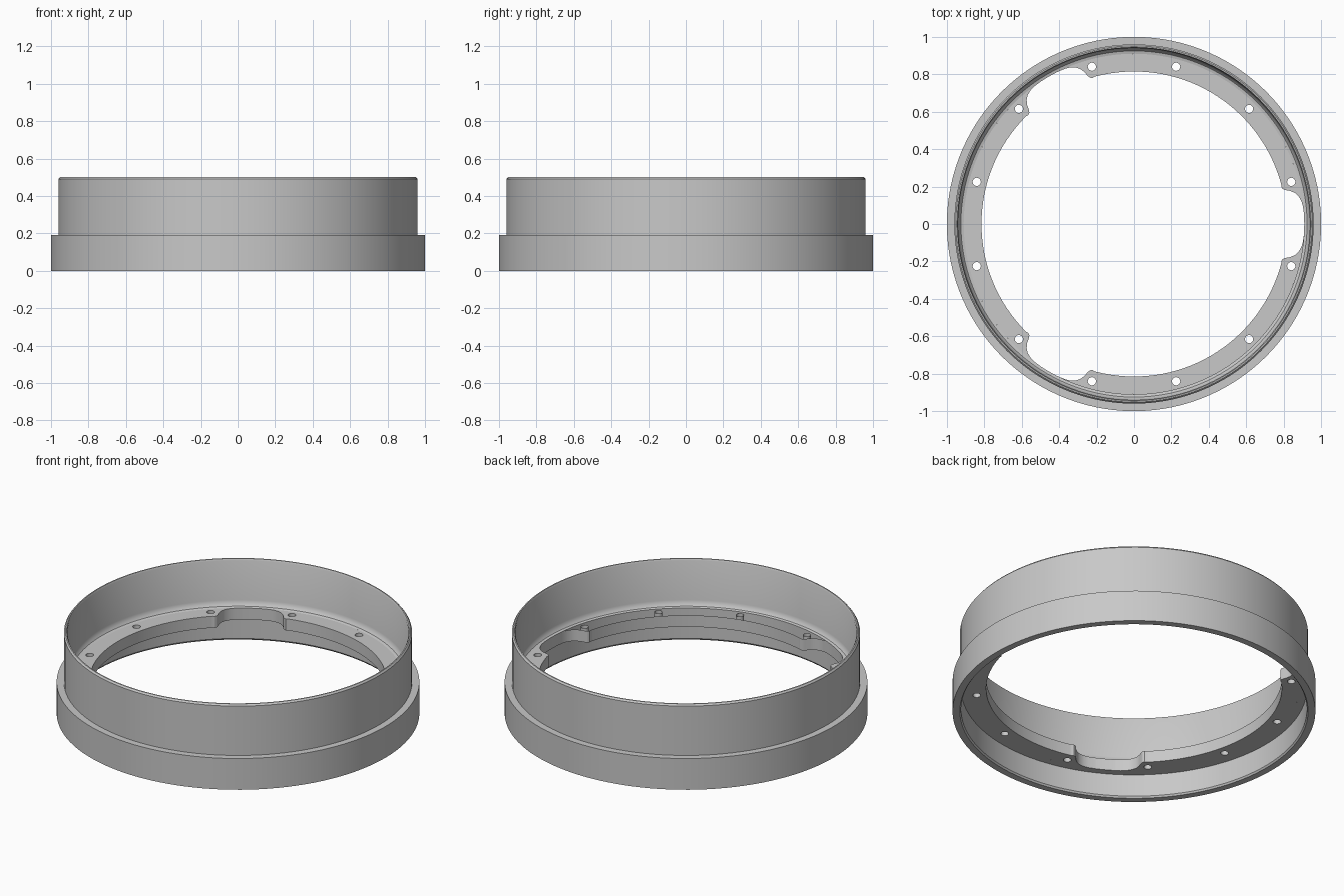
import bpy, bmesh
from math import sin, cos, pi, radians, atan2, hypot

if "Cube" in bpy.data.objects:
    bpy.data.objects.remove(bpy.data.objects["Cube"], do_unlink=True)

grey = bpy.data.materials.new("plain grey")
grey.use_nodes = True
grey.diffuse_color = (0.58, 0.58, 0.58, 1)
grey.node_tree.nodes["Principled BSDF"].inputs["Base Color"].default_value = grey.diffuse_color

SIDES = 120
R_WALL, R_IN, R_HOLE, HOLE = 0.91, 0.815, 0.87, 0.022
Z_LOW, Z_TOP = 0.145, 0.215


def finish(name, bm):
    mesh = bpy.data.meshes.new(name)
    bm.to_mesh(mesh)
    bm.free()
    mesh.materials.append(grey)
    obj = bpy.data.objects.new(name, mesh)
    bpy.context.collection.objects.link(obj)
    bpy.ops.object.select_all(action='DESELECT')
    obj.select_set(True)
    bpy.context.view_layer.objects.active = obj
    bpy.ops.object.shade_smooth_by_angle(angle=radians(30))


def polar(r, a):
    return r * cos(a), r * sin(a)


def arc(r, a, b, n):
    return [polar(r, a + (b - a) * i / n) for i in range(n + 1)]


# Stepped outer ring: skirt, tube and the cove above the inner flange
profile = [(0.96, 0), (1, 0), (1, 0.19), (0.96, 0.19), (0.96, 0.49), (0.952, 0.5),
           (0.945, 0.5), (0.94, 0.49), (0.94, 0.25), (0.934, 0.23), (0.925, 0.219),
           (R_WALL, Z_TOP), (R_WALL, Z_LOW), (0.953, Z_LOW), (0.953, 0.01)]
bm = bmesh.new()
rings = [[bm.verts.new((*polar(r, 2 * pi * i / SIDES), z)) for r, z in profile]
         for i in range(SIDES)]
for i in range(SIDES):
    a, b = rings[i], rings[(i + 1) % SIDES]
    for j in range(len(profile)):
        k = (j + 1) % len(profile)
        bm.faces.new((a[j], b[j], b[k], a[k]))
bmesh.ops.recalc_face_normals(bm, faces=bm.faces)
finish("outer_ring", bm)

# Rounded notch side, from the flange tip out to the ring wall (radial, sideways)
notch = [(0.787, 0.212), (0.787, 0.198), (0.795, 0.187), (0.81, 0.181), (0.835, 0.177),
         (0.86, 0.166), (0.88, 0.148), (0.895, 0.122), (0.903, 0.095), (0.9085, 0.052)]
notch = [(hypot(x, y), atan2(y, x)) for x, y in notch]


def cap(bm, loops, up):
    edges = [bm.edges.get((l[i - 1], l[i])) or bm.edges.new((l[i - 1], l[i]))
             for l in loops for i in range(len(l))]
    made = bmesh.ops.triangle_fill(bm, edges=edges, use_beauty=True, normal=(0, 0, 1))
    for f in made["geom"]:
        if isinstance(f, bmesh.types.BMFace):
            f.normal_update()
            if (f.normal.z > 0) != up:
                f.normal_flip()


def flange(name, start, has_top):
    end = start + 2 * pi / 3
    wall_arc = arc(R_WALL, start + notch[-1][1], end - notch[-1][1], 38)
    tip = notch[0][1]
    inner = ([polar(r, end - a) for r, a in reversed(notch[:-1])]
             + arc(R_IN, end - tip - 0.01, start + tip + 0.01, 32)
             + [polar(r, start + a) for r, a in notch[:-1]])
    outline = wall_arc + inner
    holes = []
    for k in range(4):
        cx, cy = polar(R_HOLE, start + radians(15 + 30 * k))
        holes.append([(cx + x, cy + y) for x, y in arc(HOLE, 2 * pi, 0, 16)[:-1]])
    bm = bmesh.new()
    low, top = ([[bm.verts.new((x, y, z)) for x, y in loop] for loop in [outline] + holes]
                for z in (Z_LOW, Z_TOP))
    # Upright sides, leaving out the edge that meets the ring wall
    for n, (a, b) in enumerate(zip(low, top)):
        first = len(wall_arc) - 1 if n == 0 else 0
        for i in range(first, len(a)):
            k = (i + 1) % len(a)
            bm.faces.new((a[i], a[k], b[k], b[i]))
    cap(bm, low, False)
    if has_top:
        cap(bm, top, True)
    finish(name, bm)


# Three flange segments; the front one is an open tray
flange("flange_back", 0, True)
flange("flange_side", 2 * pi / 3, True)
flange("flange_front", 4 * pi / 3, False)
